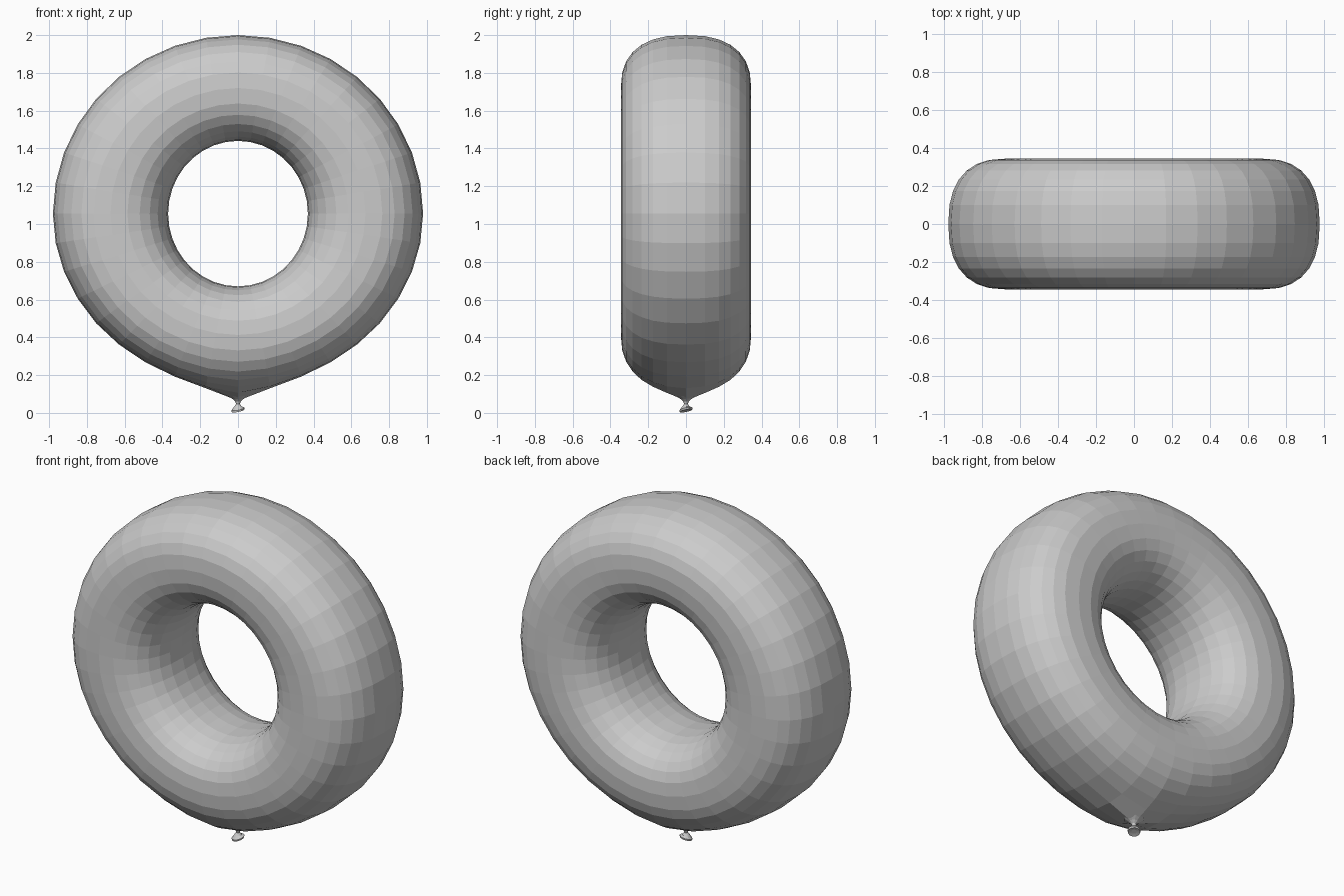
import bpy, bmesh
from math import sin, cos, pi, exp, hypot, copysign

if "Cube" in bpy.data.objects:
    bpy.data.objects.remove(bpy.data.objects["Cube"])

CENTRE_Z = 1.055


def mesh_object(name, verts, faces):
    mesh = bpy.data.meshes.new(name)
    mesh.from_pydata(verts, [], faces)
    bm = bmesh.new()
    bm.from_mesh(mesh)
    bmesh.ops.recalc_face_normals(bm, faces=bm.faces)
    bm.to_mesh(mesh)
    bm.free()
    ob = bpy.data.objects.new(name, mesh)
    bpy.context.collection.objects.link(ob)
    return ob


def spow(v, p):
    return copysign(abs(v) ** p, v)


# Inflated ring: squarish tube section, slightly flattened below, drawn to a tip
MAJOR, MINOR, POWER = 36, 28, 2 / 2.45
verts, faces = [], []
for i in range(MAJOR):
    a = 2 * pi * i / MAJOR
    out_z = 0.945 if sin(a) > 0 else 0.90
    for j in range(MINOR):
        b = 2 * pi * j / MINOR
        t = (spow(cos(b), POWER) + 1) / 2
        x = cos(a) * (0.37 + (0.98 - 0.37) * t)
        z = CENTRE_Z + sin(a) * (0.385 + (out_z - 0.385) * t)
        y = 0.345 * spow(sin(b), POWER)
        if z < 0.5:
            z -= 0.09 * exp(-hypot(x, y) / 0.2) * max(0, min(1, (t - 0.5) * 2.5))
        verts.append((x, y, z))
        i2, j2 = (i + 1) % MAJOR, (j + 1) % MINOR
        faces.append((i * MINOR + j, i2 * MINOR + j,
                      i2 * MINOR + j2, i * MINOR + j2))
mesh_object("balloon_ring", verts, faces)

# Tied neck: lathe profile (radius, height) with a tilted flared lip
SIDES = 12
profile = [(0.055, 0.090), (0.028, 0.073), (0.014, 0.060), (0.010, 0.047),
           (0.020, 0.034), (0.035, 0.021), (0.033, 0.011), (0.015, 0.014)]
verts, faces = [], []
for k, (r, h) in enumerate(profile):
    tilt = 0.2 if h < 0.03 else 0
    for s in range(SIDES):
        a = 2 * pi * s / SIDES
        x, y = r * cos(a), r * sin(a)
        verts.append((x, y, h + tilt * (x + y)))
        if k:
            s2 = (s + 1) % SIDES
            p, q = (k - 1) * SIDES, k * SIDES
            faces.append((p + s, p + s2, q + s2, q + s))
last = (len(profile) - 1) * SIDES
faces.append(tuple(range(last, last + SIDES)))
mesh_object("tied_neck", verts, faces)
